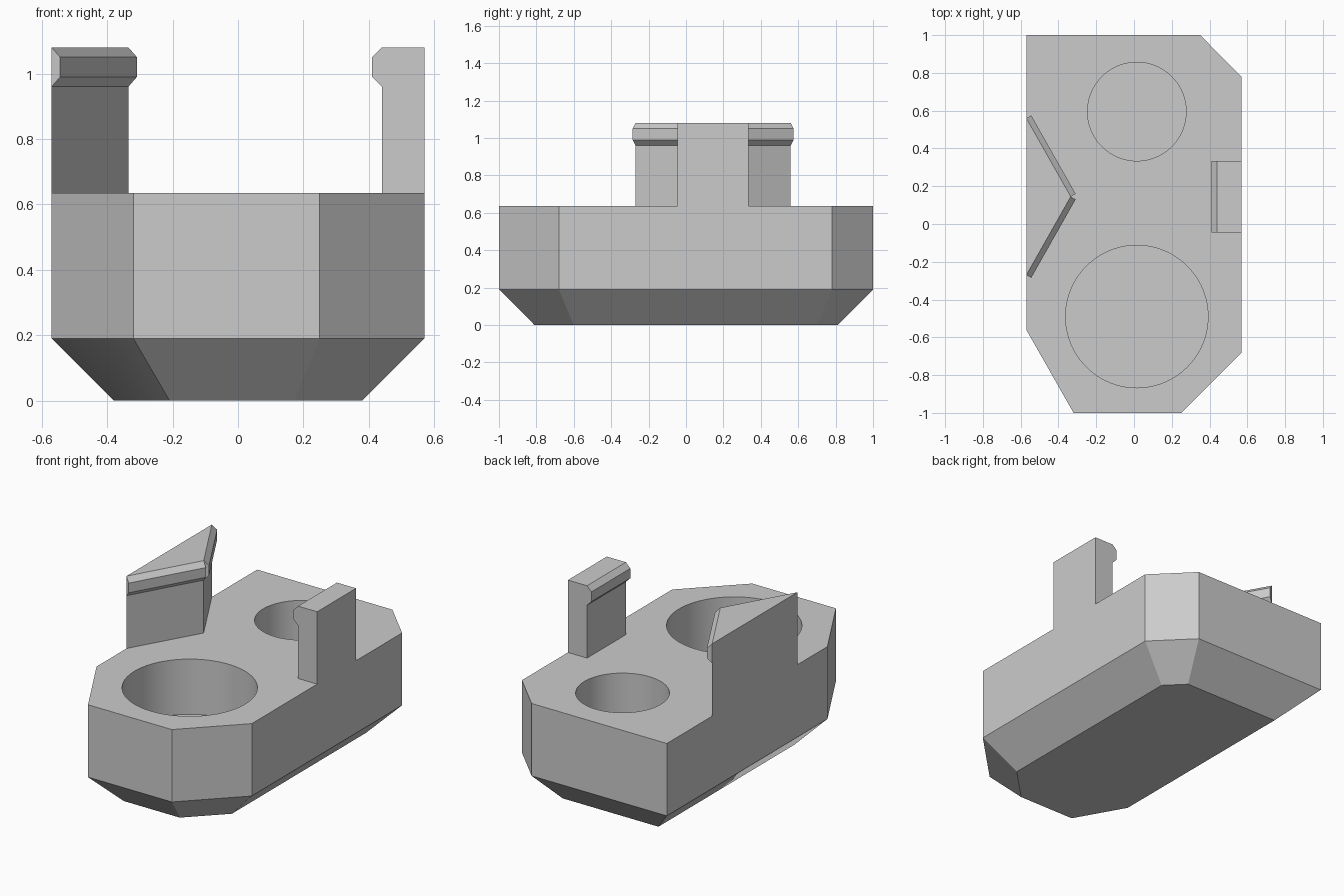
import bpy, bmesh, math
from mathutils import Vector

cube = bpy.data.objects.get("Cube")
if cube:
    bpy.data.objects.remove(cube, do_unlink=True)

grey = bpy.data.materials.new("plain_grey")
grey.use_nodes = True
grey.diffuse_color = (0.6, 0.6, 0.6, 1)
grey.node_tree.nodes["Principled BSDF"].inputs["Base Color"].default_value = (0.6, 0.6, 0.6, 1)

DECK, TOP, CHAMFER, LIP = 0.635, 1.08, 0.19, 0.03


def inset(points, d):
    """Move every edge of a counter-clockwise polygon inward by d."""
    result = []
    for i, p in enumerate(points):
        p = Vector(p)
        e1 = (p - Vector(points[i - 1])).normalized()
        e2 = (Vector(points[(i + 1) % len(points)]) - p).normalized()
        n1, n2 = Vector((-e1.y, e1.x)), Vector((-e2.y, e2.x))
        result.append(p + (n1 + n2) * d / (1 + n1.dot(n2)))
    return result


def loft(name, rings):
    """Closed solid through a stack of equal-sized rings."""
    bm = bmesh.new()
    loops = [[bm.verts.new(p) for p in ring] for ring in rings]
    n = len(loops[0])
    for low, high in zip(loops, loops[1:]):
        for i in range(n):
            j = (i + 1) % n
            bm.faces.new((low[i], low[j], high[j], high[i]))
    bm.faces.new(loops[0][::-1])
    bm.faces.new(loops[-1])
    bmesh.ops.recalc_face_normals(bm, faces=bm.faces)
    mesh = bpy.data.meshes.new(name)
    bm.to_mesh(mesh)
    bm.free()
    mesh.materials.append(grey)
    obj = bpy.data.objects.new(name, mesh)
    bpy.context.collection.objects.link(obj)
    return obj


def at(points, z):
    return [(p[0], p[1], z) for p in points]


def lip(name, a, b):
    """Chamfered catch along the top of a post edge, outside of a -> b."""
    a, b = Vector(a), Vector(b)
    d = (b - a).normalized()
    out = Vector((d.y, -d.x)) * LIP
    profile = [(0, TOP - 0.12), (1, TOP - 0.09), (1, TOP - LIP), (0, TOP)]
    return loft(name, [[(*(p + out * k), z) for k, z in profile] for p in (a, b)])


# Base block with cut corners and a chamfered underside
outline = [(-0.57, 1), (-0.57, -0.56), (-0.32, -1), (0.25, -1),
           (0.57, -0.68), (0.57, 0.78), (0.35, 1)]
base = loft("base", [at(inset(outline, CHAMFER), 0), at(outline, CHAMFER), at(outline, DECK)])

# Round pockets sunk into the deck
for name, y, radius in (("large_pocket", -0.49, 0.377), ("small_pocket", 0.595, 0.261)):
    circle = [(0.015 + radius * math.cos(t), y + radius * math.sin(t))
              for t in (math.tau * i / 96 for i in range(96))]
    cutter = loft(name + "_cutter", [at(circle, 0.295), at(circle, DECK + 0.2)])
    cutter.hide_render = True
    mod = base.modifiers.new(name, 'BOOLEAN')
    mod.operation, mod.solver, mod.object = 'DIFFERENCE', 'EXACT', cutter
    bpy.context.view_layer.objects.active = base
    bpy.ops.object.modifier_apply(modifier=name)
    bpy.data.objects.remove(cutter, do_unlink=True)

# Triangular post with a catch on both inner sides
tri = [(-0.57, 0.56), (-0.57, -0.27), (-0.335, 0.145)]
parts = [base, loft("triangular_post", [at(tri, DECK), at(tri, TOP)]),
         lip("triangular_post_front_lip", tri[1], tri[2]),
         lip("triangular_post_back_lip", tri[2], tri[0])]

# Square post with a single catch facing inward
sq = [(0.44, -0.045), (0.57, -0.045), (0.57, 0.333), (0.44, 0.333)]
parts += [loft("square_post", [at(sq, DECK), at(sq, TOP)]),
          lip("square_post_lip", sq[3], sq[0])]

bpy.ops.object.select_all(action='DESELECT')
for part in parts:
    part.select_set(True)
bpy.context.view_layer.objects.active = base
bpy.ops.object.shade_smooth_by_angle(angle=math.radians(29))
